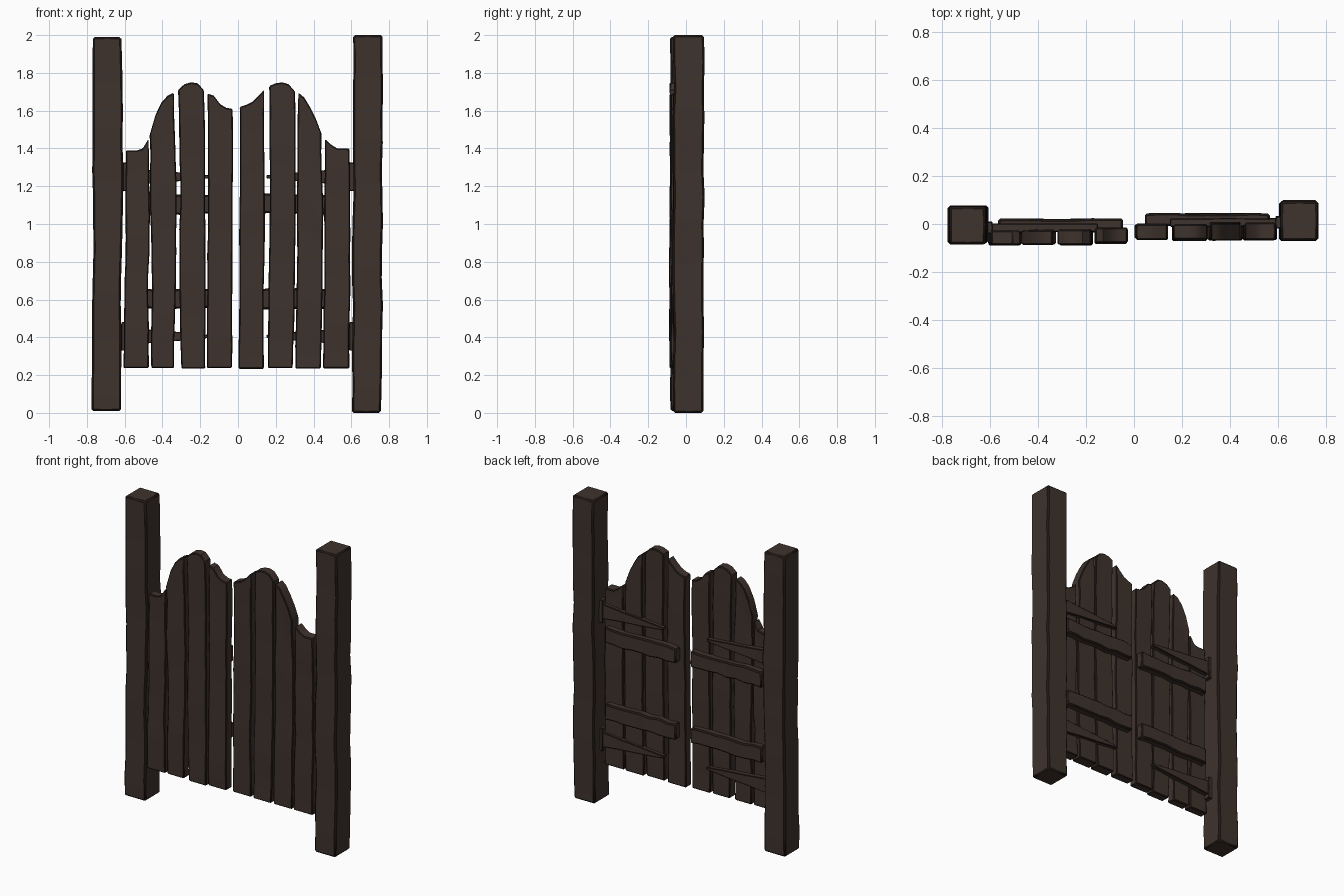
import bpy, bmesh, random

if "Cube" in bpy.data.objects:
    bpy.data.objects.remove(bpy.data.objects["Cube"])

random.seed(4)


def material(name, rgb):
    m = bpy.data.materials.new(name)
    m.diffuse_color = (*rgb, 1)
    m.use_nodes = True
    m.node_tree.nodes["Principled BSDF"].inputs["Base Color"].default_value = m.diffuse_color
    return m


WOOD = material("dark brown wood", (0.050, 0.033, 0.026))
EDGE = material("worn dark edge", (0.014, 0.009, 0.007))


def lerp(pts, u):
    """Piecewise linear value through evenly spaced points."""
    f = u * (len(pts) - 1)
    i = min(int(f), len(pts) - 2)
    return pts[i] + (pts[i + 1] - pts[i]) * (f - i)


def slab(name, shape, y0, y1, nu, nt, wob_y=0.004, bevel=0.007):
    """Closed slab: shape(u, t) gives x, z; thickness runs from y0 to y1."""
    bm = bmesh.new()
    shift = {}
    grid = []
    for side, y in ((0, y0), (1, y1)):
        rows = []
        for j in range(nt + 1):
            row = []
            for i in range(nu + 1):
                x, z = shape(i / nu, j / nt)
                # rough hewn wobble, shared across the long direction
                k = (side, j if nt >= nu else i)
                if k not in shift:
                    shift[k] = random.uniform(-wob_y, wob_y)
                row.append(bm.verts.new((x, y + shift[k], z)))
            rows.append(row)
        grid.append(rows)
    a, b = grid
    for j in range(nt):
        for i in range(nu):
            bm.faces.new((a[j][i], a[j][i + 1], a[j + 1][i + 1], a[j + 1][i]))
            bm.faces.new((b[j][i], b[j + 1][i], b[j + 1][i + 1], b[j][i + 1]))
        for i in (0, nu):
            bm.faces.new((a[j][i], a[j + 1][i], b[j + 1][i], b[j][i]))
    for i in range(nu):
        for j in (0, nt):
            bm.faces.new((a[j][i], b[j][i], b[j][i + 1], a[j][i + 1]))
    bmesh.ops.recalc_face_normals(bm, faces=bm.faces)
    me = bpy.data.meshes.new(name)
    bm.to_mesh(me)
    bm.free()
    ob = bpy.data.objects.new(name, me)
    bpy.context.collection.objects.link(ob)
    me.materials.append(WOOD)
    me.materials.append(EDGE)
    bpy.ops.object.select_all(action='DESELECT')
    ob.select_set(True)
    bpy.context.view_layer.objects.active = ob
    bpy.ops.object.shade_smooth_by_angle(angle=0.6)
    # chipped dark edges
    mod = ob.modifiers.new("edge", 'BEVEL')
    mod.width = bevel
    mod.segments = 1
    mod.limit_method = 'ANGLE'
    mod.angle_limit = 0.7
    mod.material = 1
    return ob


def wobble(n, amount):
    return [random.uniform(-amount, amount) for _ in range(n)]


# gate posts: left edge and right edge from bottom to top
def post(name, lefts, rights, y0, y1, z0, z1):
    wl, wr = wobble(15, 0.004), wobble(15, 0.004)

    def shape(u, t):
        l, r = lerp(lefts, t) + lerp(wl, t), lerp(rights, t) + lerp(wr, t)
        return l + (r - l) * u, z0 + (z1 - z0) * t
    slab(name, shape, y0, y1, 1, 14, 0.004, 0.010)


post("left_post", [-.773, -.768, -.77, -.766], [-.622, -.618, -.608, -.615], -.082, .074, .01, 1.99)
post("right_post", [.604, .606, .61, .613], [.755, .765, .762, .768], -.067, .095, 0, 2)

# planks: left edge, right edge (bottom to top), top heights (left to right), y range
PLANKS = [
    ([-.605, -.60, -.595, -.592], [-.47, -.475, -.468, -.475], [1.39, 1.39, 1.39, 1.40, 1.45], -.087, -.03),
    ([-.46, -.455, -.465, -.465], [-.34, -.33, -.325, -.342], [1.47, 1.58, 1.645, 1.68, 1.695], -.083, -.027),
    ([-.302, -.312, -.305, -.317], [-.175, -.17, -.175, -.178], [1.71, 1.74, 1.75, 1.745, 1.71], -.087, -.025),
    ([-.162, -.163, -.158, -.16], [-.032, -.03, -.026, -.03], [1.69, 1.68, 1.635, 1.615, 1.61], -.080, -.018),
    ([.002, .008, .01, .01], [.134, .138, .14, .139], [1.62, 1.63, 1.645, 1.675, 1.71], -.064, -.002),
    ([.155, .162, .17, .165], [.292, .302, .305, .305], [1.73, 1.745, 1.75, 1.74, 1.70], -.068, -.003),
    ([.303, .312, .312, .318], [.436, .446, .45, .44], [1.695, 1.67, 1.62, 1.56, 1.48], -.066, .006),
    ([.45, .456, .456, .46], [.59, .592, .594, .59], [1.45, 1.42, 1.40, 1.40, 1.40], -.064, .003),
]
for n, (lefts, rights, tops, y0, y1) in enumerate(PLANKS):
    wl, wr = wobble(11, 0.003), wobble(11, 0.003)
    foot = .235 + random.uniform(-.003, .003)

    def plank(u, t):
        l, r = lerp(lefts, t) + lerp(wl, t), lerp(rights, t) + lerp(wr, t)
        return l + (r - l) * u, foot + (lerp(tops, u) - foot) * t
    slab(f"plank_{n + 1}", plank, y0, y1, 8, 12, 0.004, 0.006)

# cross rails, tapered hinge straps and hinge plates on the back of each door
for side, s, dy in (("left", -1, -.022), ("right", 1, 0)):
    for level, z_rail, z_strap in (("upper", 1.105, 1.25), ("lower", .605, .405)):
        wb, wt = wobble(9, 0.006), wobble(9, 0.006)

        def rail(u, t):
            x = s * (.045 + .52 * u)
            lo, hi = z_rail - .052 + lerp(wb, u), z_rail + .052 + lerp(wt, u)
            return x, lo + (hi - lo) * t
        slab(f"{side}_{level}_rail", rail, -.008 + dy, .044 + dy, 8, 1, 0.003, 0.009)

        def strap(u, t):
            h = lerp([.016, .045, .068, .10], u)
            return s * (.15 + .452 * u), z_strap + h * (t - .5)
        slab(f"{side}_{level}_hinge_strap", strap, -.012 + dy, .024 + dy, 6, 1, 0.001, 0.004)

        def plate(u, t):
            return s * (.588 + .03 * u), z_strap + .15 * (t - .5)
        slab(f"{side}_{level}_hinge_plate", plate, -.018 + dy, .032 + dy, 1, 2, 0.001, 0.004)
